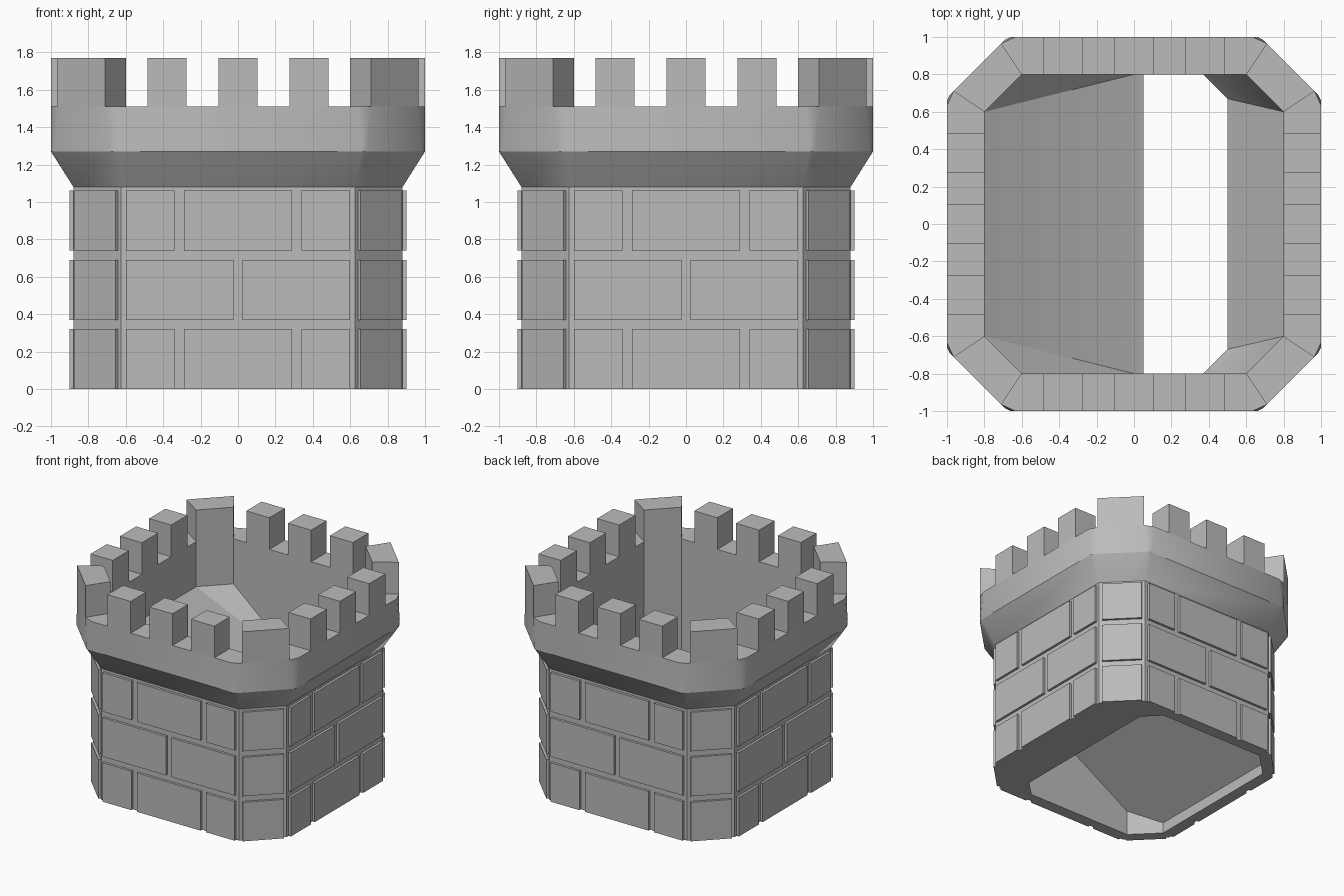
import bpy, bmesh, math
from mathutils import Matrix, Vector

cube = bpy.data.objects.get("Cube")
if cube:
    bpy.data.objects.remove(cube, do_unlink=True)

stone = bpy.data.materials.new("grey_stone")
stone.use_nodes = True
GREY = (0.5, 0.5, 0.5, 1)
stone.diffuse_color = GREY
stone.node_tree.nodes["Principled BSDF"].inputs["Base Color"].default_value = GREY


def finish(bm, name, smooth=False):
    bmesh.ops.recalc_face_normals(bm, faces=bm.faces)
    mesh = bpy.data.meshes.new(name)
    bm.to_mesh(mesh)
    bm.free()
    mesh.materials.append(stone)
    obj = bpy.data.objects.new(name, mesh)
    bpy.context.collection.objects.link(obj)
    if smooth:
        bpy.context.view_layer.objects.active = obj
        obj.select_set(True)
        bpy.ops.object.shade_smooth_by_angle(angle=math.radians(30))
        obj.select_set(False)
    return obj


def around(corner):
    """Repeat the points of one corner on all four corners."""
    return [Matrix.Rotation(k * math.pi / 2, 2) @ Vector(p) for k in range(4) for p in corner]


def prism(bm, points, z0, z1, angle):
    """Upright block on a flat outline, turned around the tower axis."""
    quad = [Matrix.Rotation(angle, 2) @ Vector(p) for p in points]
    low, high = [[bm.verts.new((p.x, p.y, z)) for p in quad] for z in (z0, z1)]
    bm.faces.new(low[::-1])
    bm.faces.new(high)
    n = len(quad)
    for i in range(n):
        j = (i + 1) % n
        bm.faces.new((low[i], low[j], high[j], high[i]))


def block(bm, x0, x1, y0, y1, z0, z1, angle):
    prism(bm, [(x0, y0), (x1, y0), (x1, y1), (x0, y1)], z0, z1, angle)


def cavity(bm, points):
    """Open-ended hollow: hull of the points without its level ends."""
    verts = [bm.verts.new((x, s * y, z)) for x, y, z in points for s in (1, -1)]
    geom = bmesh.ops.convex_hull(bm, input=verts)["geom"]
    faces = [f for f in geom if isinstance(f, bmesh.types.BMFace)]
    for f in faces:
        f.normal_update()
    ends = [f for f in faces if abs(f.normal.z) > 0.99]
    bmesh.ops.delete(bm, geom=ends, context='FACES')


RIM, TOP, MID = 1.51, 1.77, 0.6

# Outer wall, flare and rim, with softened rim corners
bm = bmesh.new()
levels = [(0, 0.88, 0.625, 0.88, 0.625), (1.08, 0.88, 0.625, 0.88, 0.625),
          (1.27, 1, 0.66, 0.985, 0.69), (RIM, 1, 0.635, 0.965, 0.71)]
rings = [[bm.verts.new((p.x, p.y, z)) for p in around([(a, b), (c, d), (d, c), (b, a)])]
         for z, a, b, c, d in levels]
for low, high in zip(rings, rings[1:]):
    for i in range(len(low)):
        j = (i + 1) % len(low)
        bm.faces.new((low[i], low[j], high[j], high[i]))

# Upper hollow with its sloping ledge
cavity(bm, [(-0.8, 0.6, RIM), (-0.6, 0.8, RIM), (0.6, 0.8, RIM), (0.8, 0.6, RIM),
            (-0.8, 0.6, 1.14), (-0.6, 0.8, 1.14), (0, 0.8, 0.62),
            (0.05, 0.8, MID), (0.6, 0.8, MID), (0.8, 0.6, MID)])
# Lower hollow beneath the ledge
cavity(bm, [(0.05, 0.8, MID), (0.6, 0.8, MID), (0.8, 0.6, MID),
            (0.6, 0.8, 0.3), (0.8, 0.6, 0.3), (-0.8, 0.6, 0.09), (-0.6, 0.8, 0.21),
            (-0.8, 0.6, 0), (-0.6, 0.8, 0), (0.37, 0.8, 0), (0.5, 0.67, 0)])
bmesh.ops.remove_doubles(bm, verts=bm.verts, dist=0.0005)

# Level top and bottom faces between wall and hollow
for z in (0, RIM):
    edges = [e for e in bm.edges if e.is_boundary and all(abs(v.co.z - z) < 0.001 for v in e.verts)]
    bmesh.ops.triangle_fill(bm, edges=edges, use_beauty=True, normal=(0, 0, 1 if z else -1))
finish(bm, "tower_wall", smooth=True)

# Battlements: three blocks on each side and one on each corner
bm = bmesh.new()
for k in range(4):
    turn = k * math.pi / 2
    for x in (-0.38, 0, 0.38):
        block(bm, x - 0.105, x + 0.105, -1, -0.8, RIM, TOP, turn)
    prism(bm, [(0.71, -0.965), (0.965, -0.71), (0.8, -0.6), (0.6, -0.8)], RIM, TOP, turn)
finish(bm, "battlements")

# Raised bricks in three courses
bm = bmesh.new()
wide = [(-0.6, -0.34), (-0.29, 0.29), (0.34, 0.6)]
halves = [(-0.6, -0.025), (0.025, 0.6)]
for row, bricks in enumerate((wide, halves, wide)):
    z = row * 0.37
    for k in range(4):
        turn = k * math.pi / 2
        for x0, x1 in bricks:
            block(bm, x0, x1, -0.9, -0.87, z, z + 0.32, turn)
        block(bm, -0.155, 0.155, -1.083, -1.05, z, z + 0.32, turn + math.pi / 4)
finish(bm, "bricks")
